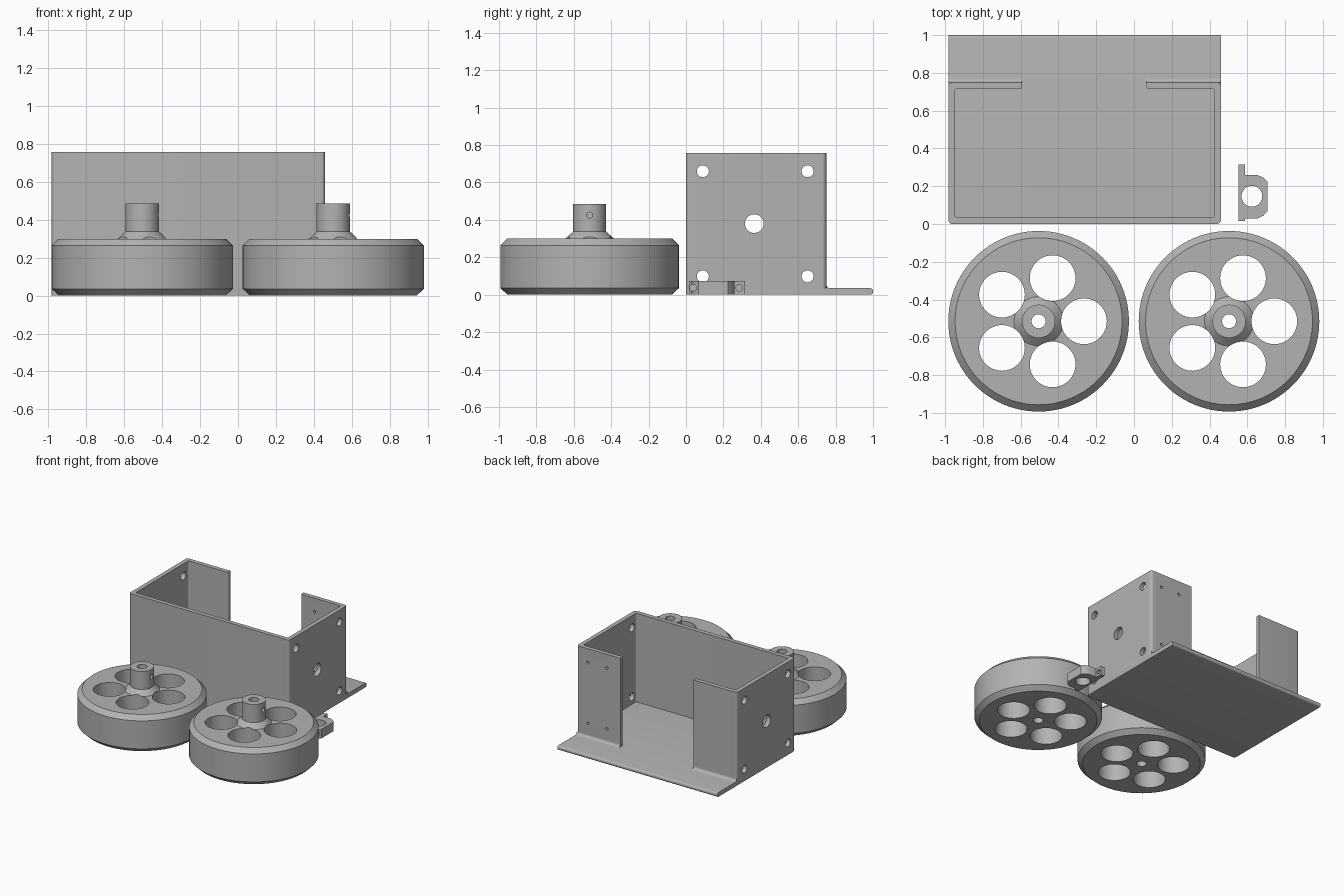
import bpy, bmesh, math
from mathutils import Vector, Matrix

default = bpy.data.objects.get("Cube")
if default:
    bpy.data.objects.remove(default)

grey = bpy.data.materials.new("plain grey")
grey.use_nodes = True
colour = (0.45, 0.45, 0.45, 1)
grey.diffuse_color = colour
grey.node_tree.nodes["Principled BSDF"].inputs["Base Color"].default_value = colour


def make(name, bm):
    bmesh.ops.recalc_face_normals(bm, faces=bm.faces)
    mesh = bpy.data.meshes.new(name)
    bm.to_mesh(mesh)
    bm.free()
    mesh.materials.append(grey)
    ob = bpy.data.objects.new(name, mesh)
    bpy.context.collection.objects.link(ob)
    return ob


def activate(ob):
    bpy.ops.object.select_all(action='DESELECT')
    ob.select_set(True)
    bpy.context.view_layer.objects.active = ob


def smooth(ob):
    activate(ob)
    bpy.ops.object.shade_smooth_by_angle(angle=math.radians(30))


def rounded(corners, steps=6):
    """Outline from (x, y, radius) corners, with square corners rounded."""
    out = []
    for i, (x, y, r) in enumerate(corners):
        p = Vector((x, y))
        if r == 0:
            out.append(p)
            continue
        a = (Vector(corners[i - 1][:2]) - p).normalized() * r
        b = (Vector(corners[(i + 1) % len(corners)][:2]) - p).normalized() * r
        for k in range(steps + 1):
            t = k / steps * math.pi / 2
            out.append(p + a * (1 - math.sin(t)) + b * (1 - math.cos(t)))
    return out


def prism(name, outline, low, high, along_x=False):
    """Extrude an outline along z, or a (y, z) outline along x."""
    bm = bmesh.new()
    place = lambda p, h: (h, p[0], p[1]) if along_x else (p[0], p[1], h)
    face = bm.faces.new([bm.verts.new(place(p, low)) for p in outline])
    moved = bmesh.ops.extrude_face_region(bm, geom=[face])["geom"]
    shift = Vector(place((0, 0), high - low))
    bmesh.ops.translate(bm, vec=shift, verts=[v for v in moved if isinstance(v, bmesh.types.BMVert)])
    return make(name, bm)


def drill(ob, holes):
    """Cut (centre, axis, radius, length) holes out of a part."""
    bm = bmesh.new()
    for centre, axis, radius, length in holes:
        turn = Vector(axis).to_track_quat('Z', 'Y').to_matrix().to_4x4()
        bmesh.ops.create_cone(bm, cap_ends=True, segments=48, radius1=radius, radius2=radius,
                              depth=length, matrix=Matrix.Translation(centre) @ turn)
    cutter = make("hole_cutter", bm)
    cutter.hide_render = True
    mod = ob.modifiers.new("holes", 'BOOLEAN')
    mod.operation, mod.solver, mod.object = 'DIFFERENCE', 'EXACT', cutter
    activate(ob)
    bpy.ops.object.modifier_apply(modifier=mod.name)
    bpy.data.objects.remove(cutter)


X, Y, Z = (1, 0, 0), (0, 1, 0), (0, 0, 1)

# Motor bracket: floor plate with a rounded rear lip
L, R, T, H, BACK = -0.983, 0.46, 0.035, 0.758, 0.75
RAD = 0.022
floor = prism("bracket_floor", rounded([(L, 0, RAD), (R, 0, RAD), (R, 1, 0), (L, 1, 0)]), 0, T)
bm = bmesh.new()
bm.from_mesh(floor.data)
lip = [e for e in bm.edges if all(v.co.y > 0.99 for v in e.verts)
       and abs(e.verts[0].co.z - e.verts[1].co.z) < 0.001]
bmesh.ops.bevel(bm, geom=lip, offset=0.015, segments=4, profile=0.5, affect='EDGES')
bm.to_mesh(floor.data)
bm.free()
smooth(floor)

# Motor bracket: front wall, side walls and rear tabs in one bent sheet
TAB_L, TAB_R = -0.592, 0.067
r = 0.01
walls = prism("bracket_walls", rounded([
    (L, 0, RAD), (R, 0, RAD), (R, BACK, RAD), (TAB_R, BACK, 0), (TAB_R, BACK - T, r),
    (R - T, BACK - T, r), (R - T, T, r), (L + T, T, r), (L + T, BACK - T, r),
    (TAB_L, BACK - T, r), (TAB_L, BACK, 0), (L, BACK, RAD)]), T, H)
holes = []
for x in (L, R):
    holes.append(((x, 0.365, 0.38), X, 0.05, 0.2))
    holes += [((x, y, z), X, 0.032, 0.2) for y in (0.09, 0.65) for z in (0.098, 0.66)]
holes += [((x, BACK, z), Y, 0.011, 0.2) for x in (0.19, 0.36) for z in (0.15, 0.645)]
drill(walls, holes)
smooth(walls)

# Fillets where the rear tabs meet the floor
f = 0.022
arc = [(BACK + f - f * math.sin(a), T + f - f * math.cos(a))
       for a in (k / 6 * math.pi / 2 for k in range(7))]
for side, x0, x1 in (("right", L, TAB_L), ("left", TAB_R, R)):
    smooth(prism(side + "_tab_fillet", [(BACK, T)] + arc, x0, x1, along_x=True))


# Wheels: lathed rim, hub cone and bored shaft
def wheel(name, cx, cy):
    profile = [(0.037, 0), (0.44, 0), (0.478, 0.036), (0.478, 0.264), (0.442, 0.3),
               (0.13, 0.3), (0.088, 0.338), (0.088, 0.485), (0.037, 0.485)]
    bm = bmesh.new()
    verts = [bm.verts.new((rad, 0, z)) for rad, z in profile]
    edges = [bm.edges.new((verts[i - 1], v)) for i, v in enumerate(verts)]
    bmesh.ops.spin(bm, geom=verts + edges, cent=(0, 0, 0), axis=Z,
                   angle=math.tau, steps=96, use_merge=True)
    bmesh.ops.remove_doubles(bm, verts=bm.verts, dist=0.0001)
    ob = make(name, bm)
    cuts = [((0.24 * math.cos(a), 0.24 * math.sin(a), 0.15), Z, 0.121, 0.5)
            for a in (k * math.tau / 5 for k in range(5))]
    cuts.append(((0.08, 0, 0.425), X, 0.016, 0.12))
    drill(ob, cuts)
    ob.location = (cx, cy, 0)
    smooth(ob)


wheel("right_wheel", -0.505, -0.515)
wheel("left_wheel", 0.503, -0.515)

# Small clip: mounting plate with a bored, rounded block
clip = prism("clip", [
    (0.552, 0.015), (0.588, 0.015), (0.588, 0.028), (0.652, 0.028), (0.685, 0.044),
    (0.706, 0.068), (0.706, 0.225), (0.685, 0.246), (0.652, 0.26), (0.588, 0.26),
    (0.588, 0.315), (0.552, 0.315)], 0, 0.074)
drill(clip, [((0.624, 0.147, 0.04), Z, 0.055, 0.2),
             ((0.62, 0.038, 0.037), X, 0.018, 0.3),
             ((0.62, 0.285, 0.037), X, 0.018, 0.3)])
smooth(clip)
